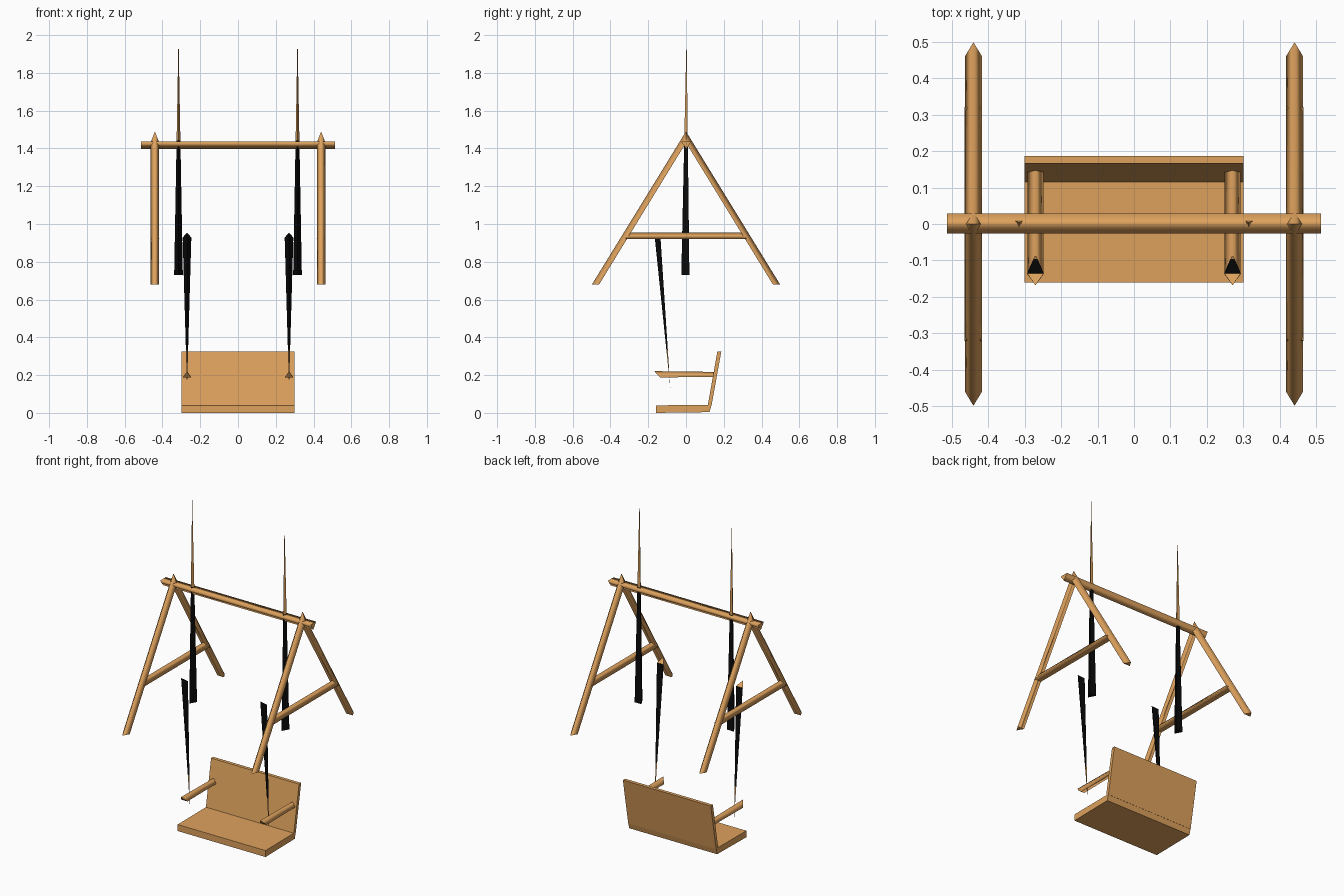
import bpy, bmesh
from mathutils import Vector

if "Cube" in bpy.data.objects:
    bpy.data.objects.remove(bpy.data.objects["Cube"])


def material(name, rgb):
    m = bpy.data.materials.new(name)
    m.diffuse_color = (*rgb, 1)
    m.use_nodes = True
    m.node_tree.nodes["Principled BSDF"].inputs["Base Color"].default_value = m.diffuse_color
    return m


WOOD = material("warm wood", (0.73, 0.36, 0.11))
BLACK = material("black rope", (0.003, 0.003, 0.003))


def loft(name, rings, mats=None, caps=(0, 0), smooth=True):
    """Skin a list of equal-sized point rings; mats gives the colour of each span."""
    bm = bmesh.new()
    loops = [[bm.verts.new(p) for p in ring] for ring in rings]
    n = len(loops[0])
    for i, (a, b) in enumerate(zip(loops, loops[1:])):
        for j in range(n):
            k = (j + 1) % n
            f = bm.faces.new((a[j], a[k], b[k], b[j]))
            f.material_index = mats[i] if mats else 0
            f.smooth = smooth
    for loop, c in zip((loops[0], loops[-1]), caps):
        bm.faces.new(loop).material_index = c
    bmesh.ops.recalc_face_normals(bm, faces=bm.faces)
    me = bpy.data.meshes.new(name)
    bm.to_mesh(me)
    bm.free()
    me.materials.append(WOOD)
    me.materials.append(BLACK)
    ob = bpy.data.objects.new(name, me)
    bpy.context.collection.objects.link(ob)
    return ob


def tri(x, ridge, base, half=0.023):
    """Three-sided section: a ridge at x and two base corners beside it, as (y, z)."""
    return [(x, *ridge), (x + half, *base), (x - half, *base)]


def taper(name, section, tip, split, cap):
    """Three-sided spike, black from its wide end up to split, wood to the tip."""
    tip = Vector(tip)
    rings = [[Vector(p).lerp(tip, t) for p in section] for t in (0, split, 0.995)]
    return loft(name, rings, mats=(1, 0), caps=(cap, 0), smooth=False)


def plank(name, profile, half):
    """Side profile (y, z) extruded across x."""
    return loft(name, [[(x, y, z) for y, z in profile] for x in (-half, half)], smooth=False)


# top beam, flat side up
loft("top_beam", [[(x, -0.026, 1.437), (x, 0.029, 1.437), (x, 0.002, 1.398)]
                  for x in (-0.513, 0.513)])

for side, s in (("left", -1), ("right", 1)):
    # A-frame legs with the ridge outward
    for end, d in (("front", -1), ("back", 1)):
        loft(f"{end}_leg_{side}", [tri(s * 0.44, (d * 0.498, 0.68), (d * 0.46, 0.68)),
                                   tri(s * 0.44, (0, 1.49), (0, 1.43))])
    # cross brace
    loft(f"cross_brace_{side}", [tri(s * 0.44, (d * 0.30, 0.955), (d * 0.32, 0.921), 0.024)
                                 for d in (-1, 1)])
    # hanging rope spike through the beam
    taper(f"hanging_rope_{side}", tri(s * 0.315, (-0.025, 0.73), (0.018, 0.73)),
          (s * 0.315, 0.003, 2.0), 0.56, 1)
    # slanted rope down to the armrest
    taper(f"seat_rope_{side}", tri(s * 0.27, (-0.168, 0.955), (-0.135, 0.928)),
          (s * 0.27, -0.083, 0.13), 0.75, 0)
    # armrest
    loft(f"armrest_{side}", [tri(s * 0.27, (-0.168, 0.221), (-0.138, 0.188), 0.022),
                             tri(s * 0.27, (0.153, 0.217), (0.145, 0.19), 0.022)])

# seat and leaning backrest
plank("seat", [(-0.16, 0.0), (0.125, 0.004), (0.135, 0.042), (-0.16, 0.04)], 0.3)
plank("backrest", [(0.115, 0.038), (0.135, 0.038), (0.187, 0.325), (0.166, 0.325)], 0.3)
